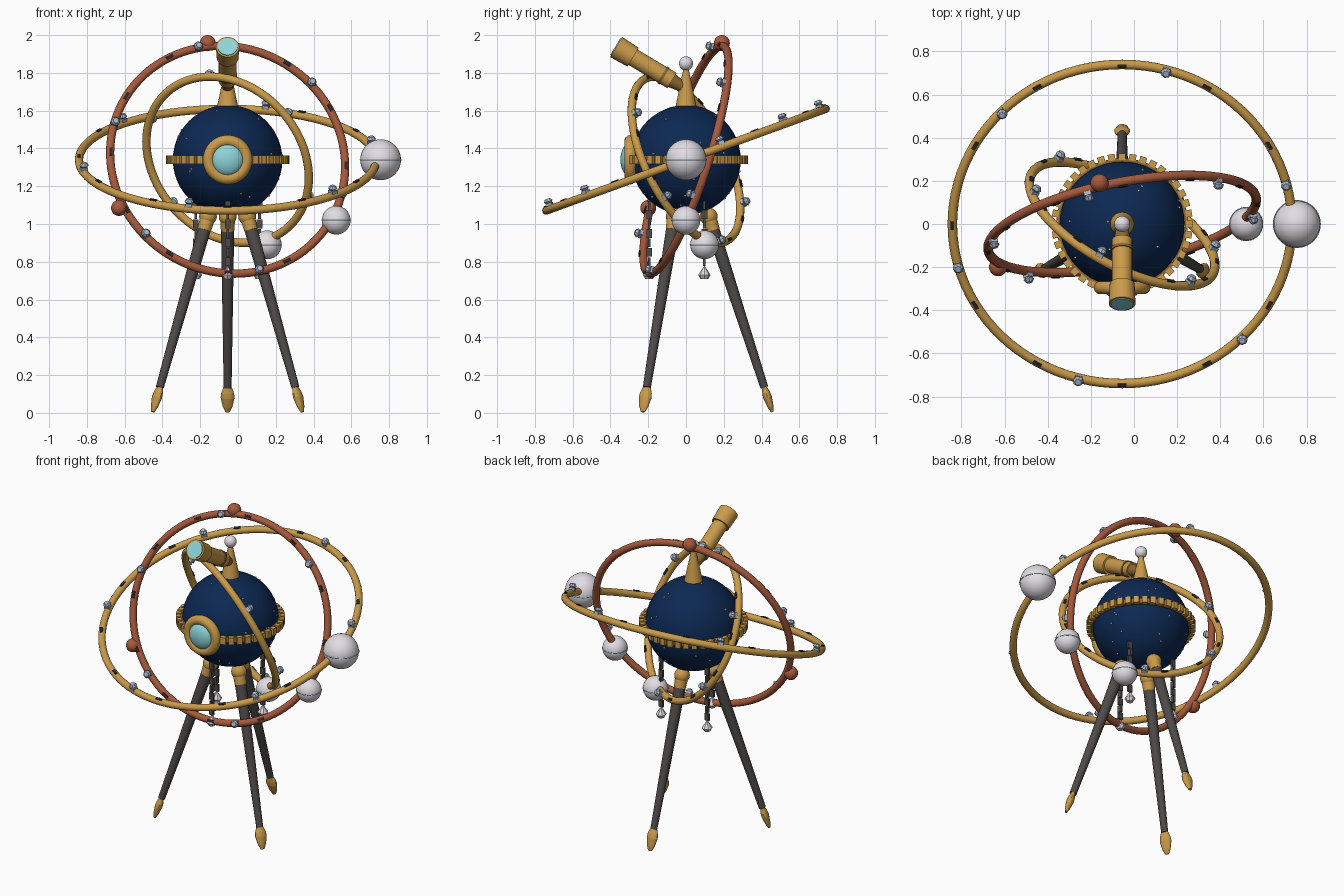
import bpy, math, random
from mathutils import Vector, Matrix

if "Cube" in bpy.data.objects:
    bpy.data.objects.remove(bpy.data.objects["Cube"])

random.seed(4)
C = Vector((-0.055, 0, 1.34))          # centre of the globe and rings


def mat(name, r, g, b):
    m = bpy.data.materials.new(name)
    lin = [(v / 255 / 12.92 if v < 10 else ((v / 255 + 0.055) / 1.055) ** 2.4) for v in (r, g, b)]
    m.diffuse_color = (*lin, 1)
    m.use_nodes = True
    m.node_tree.nodes["Principled BSDF"].inputs["Base Color"].default_value = m.diffuse_color
    return m


GOLD = mat("gold", 202, 155, 74)
COPPER = mat("copper", 166, 90, 60)
NAVY = mat("navy", 12, 40, 82)
TEAL = mat("pale teal", 142, 212, 218)
PEARL = mat("pearl", 226, 221, 228)
STEEL = mat("dark steel", 78, 74, 72)
GEM = mat("crystal", 172, 184, 204)
BRASS = mat("dark brass", 140, 104, 48)
BLACK = mat("near black", 45, 41, 40)


def finish(name, m, smooth=True):
    o = bpy.context.object
    o.name = name
    o.data.materials.append(m)
    if smooth:
        bpy.ops.object.shade_smooth_by_angle(angle=math.radians(40))
    return o


def ball(name, p, r, m, scale=(1, 1, 1), seg=32):
    bpy.ops.mesh.primitive_uv_sphere_add(segments=seg, ring_count=seg // 2, radius=r, location=p)
    bpy.context.object.scale = scale
    return finish(name, m)


def rod(name, a, b, r1, r2, m, verts=24):
    a, b = Vector(a), Vector(b)
    bpy.ops.mesh.primitive_cone_add(vertices=verts, radius1=r1, radius2=r2, depth=(b - a).length,
                                    location=(a + b) / 2, rotation=(b - a).to_track_quat('Z', 'Y').to_euler())
    return finish(name, m)


def hoop(name, p, R, r, m, rot=(0, 0, 0), seg=96, sides=14):
    bpy.ops.mesh.primitive_torus_add(major_segments=seg, minor_segments=sides, major_radius=R,
                                     minor_radius=r, location=p, rotation=rot)
    return finish(name, m)


def box(name, mtx, size, m):
    bpy.ops.mesh.primitive_cube_add(size=1)
    o = finish(name, m, False)
    o.matrix_world = mtx @ Matrix.Diagonal((*size, 1))
    return o


def gem(name, mtx, r, low, high, m):
    """Faceted stone: pointed bottom, wide girdle, cut flat top."""
    n = 8
    vs = [(0, 0, low)]
    for rad, z in ((r, 0), (r * 0.6, high)):
        vs += [(rad * math.cos(k * math.tau / n), rad * math.sin(k * math.tau / n), z) for k in range(n)]
    fs = [tuple(range(n + 1, 2 * n + 1))]
    for k in range(n):
        j = (k + 1) % n
        fs += [(0, 1 + j, 1 + k), (1 + k, 1 + j, n + 1 + j, n + 1 + k)]
    me = bpy.data.meshes.new(name)
    me.from_pydata(vs, [], fs)
    me.materials.append(m)
    o = bpy.data.objects.new(name, me)
    o.matrix_world = mtx
    bpy.context.collection.objects.link(o)


def pearl(name, p, r):
    ball(name, p, r, PEARL)
    hoop(name + "_band", p, r, 0.003, TEAL, seg=40, sides=6)


def orbit(name, n, R, r, m, offset):
    """Tilted ring with normal n, twelve dark ticks and six stones."""
    n = Vector(n).normalized()
    e1 = (Vector((1, 0, 0)) - n * n.x).normalized()
    e2 = n.cross(e1)
    frame = Matrix((e1, e2, n)).transposed().to_4x4()
    frame.translation = C
    hoop(name, (0, 0, 0), R, r, m).matrix_world = frame
    for k in range(12):
        turn = frame @ Matrix.Rotation(math.radians(30 * k), 4, 'Z')
        box(name + "_tick", turn @ Matrix.Translation((R, 0, r)), (0.016, 0.042, 0.008), BLACK)
    for k in range(6):
        turn = frame @ Matrix.Rotation(math.radians(offset + 60 * k), 4, 'Z')
        seat = turn @ Matrix.Translation((R, 0, r))
        box(name + "_stone_setting", seat, (0.034, 0.034, 0.02), GEM)
        gem(name + "_stone", seat @ Matrix.Translation((0, 0, 0.02)), 0.025, -0.025, 0.015, GEM)


# Globe with tiny stars
ball("globe", C, 0.29, NAVY, seg=48)
for k in range(40):
    d = Vector([random.gauss(0, 1) for _ in range(3)]).normalized()
    ball("star", C + d * 0.29, 0.006, PEARL, seg=8)

# Toothed equator belt
bpy.ops.mesh.primitive_cylinder_add(vertices=64, radius=0.305, depth=0.036, location=C)
finish("gear_belt", BRASS)
for k in range(40):
    turn = Matrix.Translation(C) @ Matrix.Rotation(k * math.tau / 40, 4, 'Z')
    box("gear_tooth", turn @ Matrix.Translation((0.312, 0, 0)), (0.03, 0.033, 0.046), GOLD)

# Front porthole
front = (math.pi / 2, 0, 0)
hoop("porthole_rim", C + Vector((0, -0.295, 0)), 0.1, 0.031, GOLD, front, 48)
ball("porthole_lens", C + Vector((0, -0.3, 0)), 0.086, TEAL, (1, 0.55, 1))

# Three orbit rings
orbit("outer_ring", (0, -0.342, 0.94), 0.787, 0.022, GOLD, 15)
orbit("middle_ring", (0.185, -0.933, 0.304), 0.633, 0.022, COPPER, -15)
orbit("inner_ring", (0.444, 0.80, 0.40), 0.48, 0.022, GOLD, 15)

# Planets and ring knobs
pearl("large_planet", (0.755, 0, 1.34), 0.108)
pearl("middle_planet", (0.52, 0, 1.02), 0.076)
pearl("small_planet", (0.155, 0.098, 0.89), 0.076)
ball("ring_knob_top", (-0.16, 0.19, 1.958), 0.042, COPPER)
ball("ring_knob_side", (-0.63, -0.2, 1.085), 0.042, COPPER)

# Finial on top of the globe
rod("finial_cone", (C.x, 0, 1.60), (C.x, 0, 1.83), 0.06, 0.012, GOLD)
ball("finial_pearl", (C.x, 0, 1.85), 0.037, PEARL)

# Telescope
eye = Vector((C.x, -0.37, 1.937))
ax = Vector((0, 0.857, -0.515))
rod("telescope_hood", eye, eye + ax * 0.105, 0.062, 0.058, GOLD)
rod("telescope_tube", eye + ax * 0.10, eye + ax * 0.345, 0.047, 0.047, GOLD)
rod("telescope_collar", eye + ax * 0.285, eye + ax * 0.30, 0.051, 0.051, BRASS)
rod("telescope_joint", eye + ax * 0.34, eye + ax * 0.42, 0.04, 0.026, BRASS)
rod("telescope_lens", eye - ax * 0.005, eye + ax * 0.01, 0.052, 0.052, TEAL)

# Tripod legs with spear feet
for k in range(3):
    a = math.radians(90 + 120 * k)
    out = Vector((math.cos(a), math.sin(a), 0))
    base = Vector((C.x, 0, 0))
    top = base + out * 0.12 + Vector((0, 0, 1.04))
    tip = base + out * 0.457 + Vector((0, 0, 0.005))
    ankle = tip.lerp(top, 0.125)
    ball("leg_joint", top, 0.047, GOLD, seg=24)
    rod("leg_socket", top, top.lerp(tip, 0.07), 0.04, 0.036, GOLD)
    rod("leg", ankle, top, 0.021, 0.036, STEEL)
    # foot: lathe profile flattened in the outward direction
    w = (top - tip).normalized()
    t = Vector((-out.y, out.x, 0))
    fr = Matrix((t, w.cross(t), w)).transposed().to_4x4()
    fr.translation = tip
    prof = [(0.012, 0), (0.026, 0.03), (0.037, 0.08), (0.034, 0.105), (0.023, 0.135)]
    n = 16
    vs = [(r * math.cos(i * math.tau / n), 0.62 * r * math.sin(i * math.tau / n), z)
          for r, z in prof for i in range(n)]
    fs = [(j * n + i, j * n + (i + 1) % n, (j + 1) * n + (i + 1) % n, (j + 1) * n + i)
          for j in range(len(prof) - 1) for i in range(n)]
    fs += [tuple(reversed(range(n))), tuple(range(len(vs) - n, len(vs)))]
    me = bpy.data.meshes.new("foot")
    me.from_pydata(vs, [], fs)
    me.materials.append(GOLD)
    foot = bpy.data.objects.new("foot", me)
    foot.matrix_world = fr
    bpy.context.collection.objects.link(foot)

# Hanging chains with crystal pendants
for k in range(3):
    a = math.radians(30 + 120 * k)
    p = Vector((C.x + 0.195 * math.cos(a), 0.195 * math.sin(a), 0))
    for i in range(7):
        m = Matrix.Translation(p + Vector((0, 0, 1.10 - 0.05 * i))) @ Matrix.Rotation(i * math.pi / 2, 4, 'Z')
        box("chain_link", m, (0.03, 0.014, 0.046), STEEL)
    gem("pendant", Matrix.Translation(p + Vector((0, 0, 0.73))) @ Matrix.Rotation(math.pi, 4, 'X'),
        0.033, -0.05, 0.022, PEARL)
